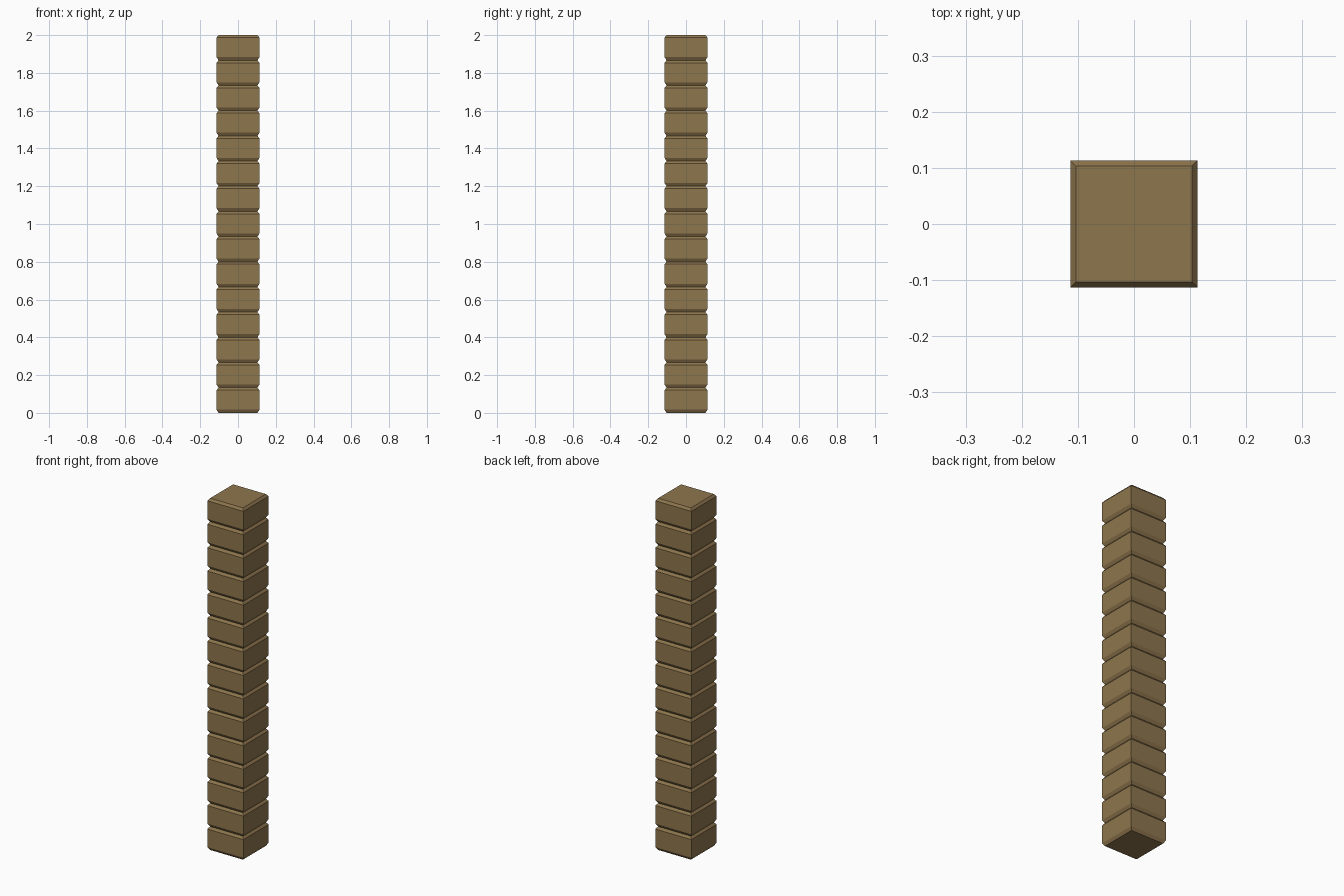
import bpy, bmesh

if "Cube" in bpy.data.objects:
    bpy.data.objects.remove(bpy.data.objects["Cube"])

COUNT = 15
PITCH = 2.0 / COUNT
HALF = 0.1135      # half width of a block face
INSET = 0.103      # half width at the chamfered top and bottom

mat = bpy.data.materials.new("tan_stone")
mat.diffuse_color = (0.27, 0.18, 0.075, 1)
mat.use_nodes = True
mat.node_tree.nodes["Principled BSDF"].inputs["Base Color"].default_value = mat.diffuse_color


def square_ring(bm, half, z):
    return [bm.verts.new((sx * half, sy * half, z))
            for sx, sy in ((-1, -1), (1, -1), (1, 1), (-1, 1))]


# Square pillar: one profile of chamfered blocks stacked upward
profile = []
for i in range(COUNT):
    z = i * PITCH
    profile += [(INSET, z), (HALF, z + 0.017), (HALF, z + PITCH - 0.013)]
profile.append((INSET, 2.0))

bm = bmesh.new()
rings = [square_ring(bm, h, z) for h, z in profile]
for a, b in zip(rings, rings[1:]):
    for k in range(4):
        n = (k + 1) % 4
        bm.faces.new((a[k], a[n], b[n], b[k]))
bm.faces.new(rings[0][::-1])
bm.faces.new(rings[-1])

mesh = bpy.data.meshes.new("block_pillar")
bm.to_mesh(mesh)
bm.free()
mesh.materials.append(mat)
pillar = bpy.data.objects.new("block_pillar", mesh)
bpy.context.collection.objects.link(pillar)
